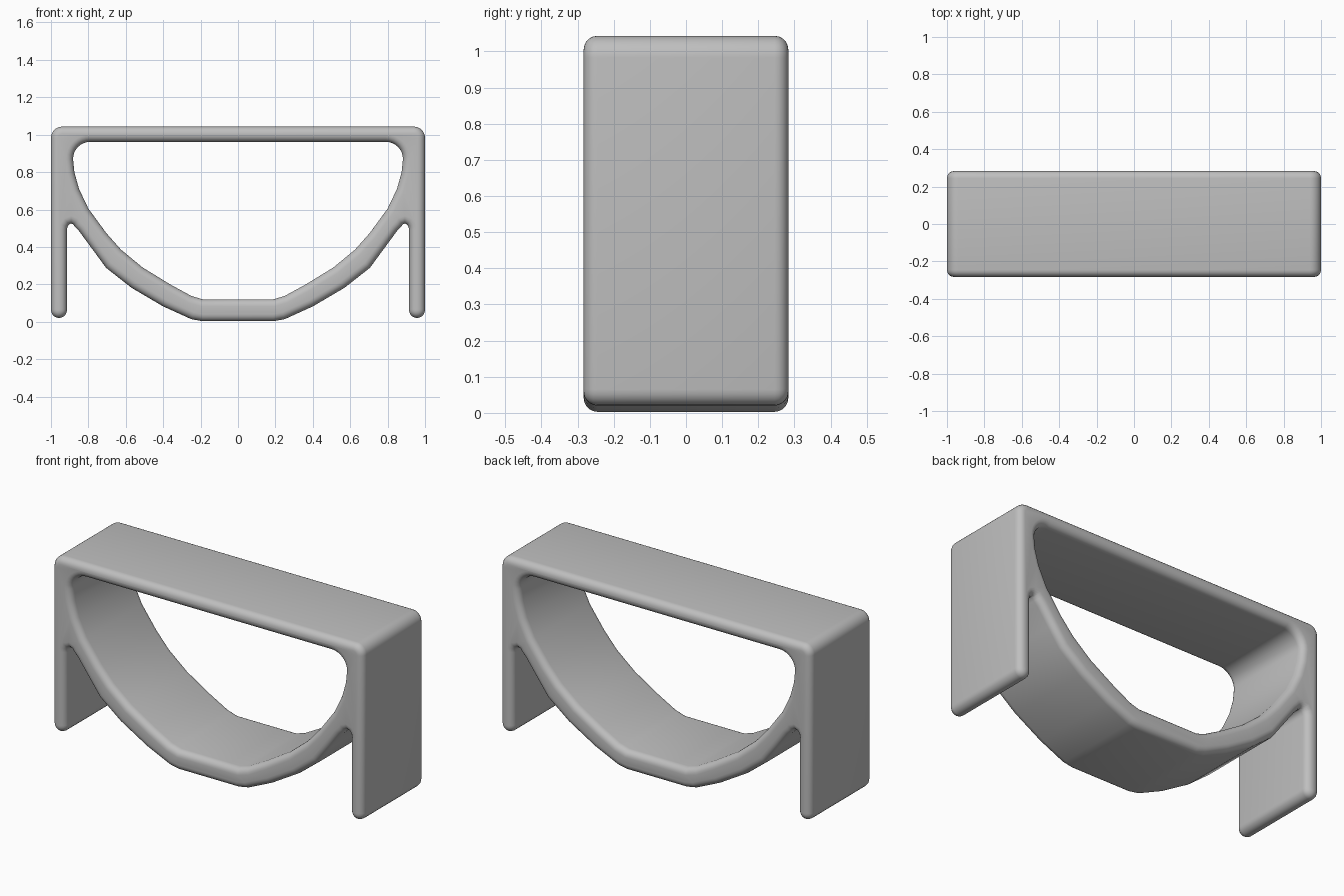
import bpy
import math

cube = bpy.data.objects.get("Cube")
if cube:
    bpy.data.objects.remove(cube, do_unlink=True)

grey = bpy.data.materials.new("plain grey")
grey.use_nodes = True
colour = (0.52, 0.52, 0.52, 1)
grey.diffuse_color = colour
grey.node_tree.nodes["Principled BSDF"].inputs["Base Color"].default_value = colour

HALF_DEPTH = 0.283
ROUND = 0.038


def arc(cx, cz, rx, rz, start, end, steps=8):
    """Points on an ellipse arc, angles in degrees."""
    angles = [math.radians(start + (end - start) * i / steps) for i in range(steps + 1)]
    return [(cx + rx * math.cos(a), cz + rz * math.sin(a)) for a in angles]


def mirrored(half):
    """Close a right-hand half outline with its mirror image."""
    return half + [(-x, z) for x, z in reversed(half)]


# Outer outline: underside of the bowl, notch, leg, top corner
outer = [(0.19, 0.003), (0.25, 0.014), (0.4, 0.082), (0.57, 0.182),
         (0.705, 0.288), (0.78, 0.39), (0.85, 0.485)]
outer += arc(0.892, 0.49, 0.023, 0.035, 150, 0, 5)
outer += arc(0.957, 0.065, 0.043, 0.045, 180, 360, 10)
outer += arc(0.94, 0.983, 0.06, 0.06, 0, 90)

# Opening between the flat top and the curved bowl
opening = [(0.19, 0.12), (0.25, 0.138), (0.36, 0.198), (0.51, 0.29), (0.625, 0.385),
           (0.705, 0.475), (0.8, 0.605), (0.85, 0.71), (0.875, 0.8)]
opening += arc(0.79, 0.87, 0.092, 0.092, 0, 90)

# Extruded body with rounded front and back rims
curve = bpy.data.curves.new("table_body", "CURVE")
curve.dimensions = "2D"
curve.fill_mode = "BOTH"
curve.extrude = HALF_DEPTH - ROUND
curve.bevel_depth = ROUND
curve.bevel_resolution = 4
curve.offset = -ROUND
for outline in (outer, opening):
    points = mirrored(outline)
    spline = curve.splines.new("POLY")
    spline.points.add(len(points) - 1)
    for point, (x, z) in zip(spline.points, points):
        point.co = (x, z, 0, 1)
    spline.use_cyclic_u = True
curve.materials.append(grey)

body = bpy.data.objects.new("table_body", curve)
bpy.context.collection.objects.link(body)
body.rotation_euler.x = math.pi / 2
bpy.ops.object.select_all(action="DESELECT")
body.select_set(True)
bpy.context.view_layer.objects.active = body
bpy.ops.object.convert(target="MESH")
bpy.ops.object.transform_apply(rotation=True)

# Weld the seams between rim and faces, then smooth
weld = body.modifiers.new("weld", "WELD")
weld.merge_threshold = 0.0005
bpy.ops.object.modifier_apply(modifier="weld")
bpy.ops.object.shade_smooth_by_angle(angle=math.radians(40))
